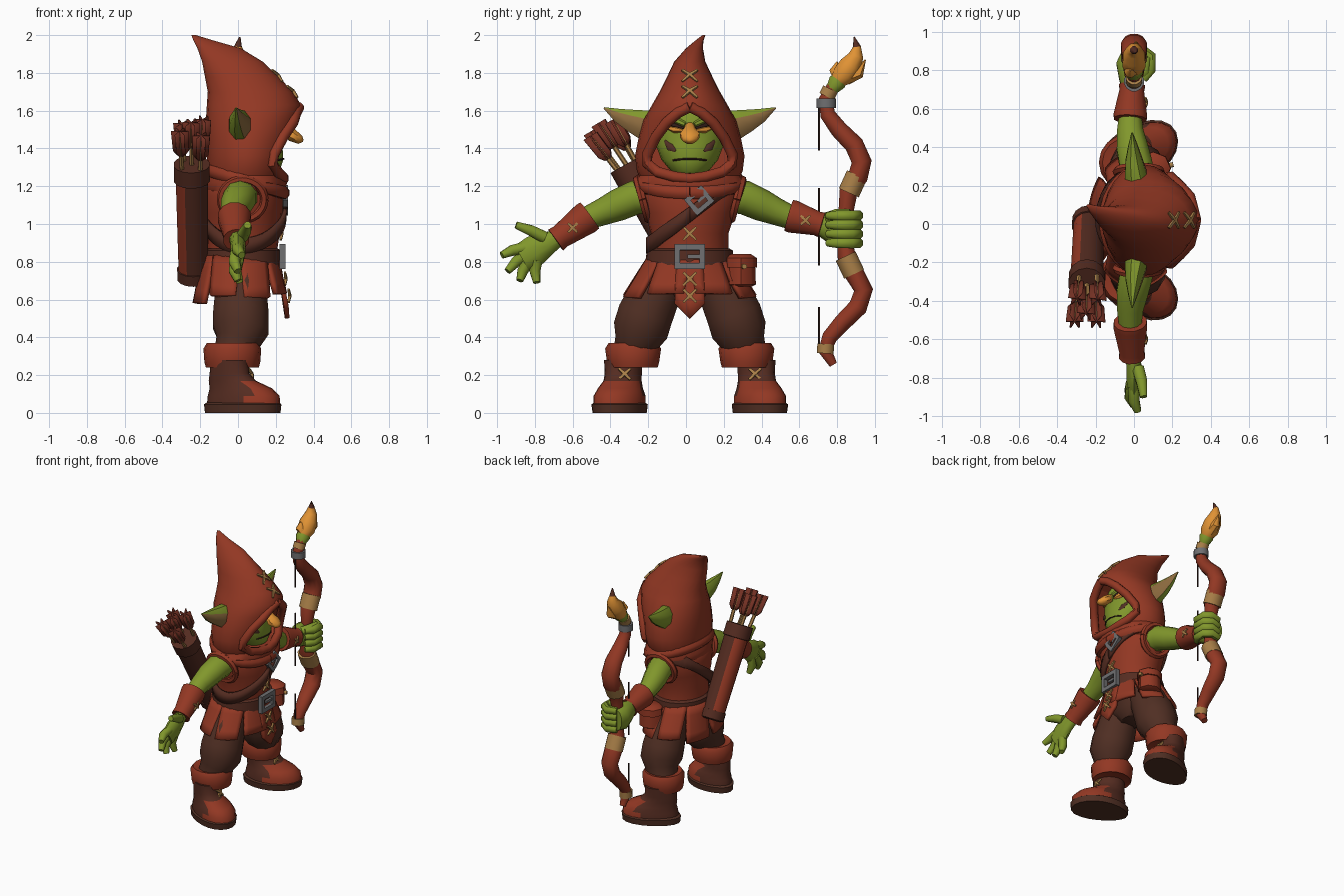
import bpy, bmesh, math
from mathutils import Vector as V

C = 0.02  # sideways centre of the body
COL = dict(red=(.29, .039, .017), brown=(.08, .028, .017), dark=(.03, .012, .009), leather=(.09, .025, .015),
           green=(.22, .31, .025), orange=(.75, .29, .035), tan=(.40, .215, .065), grey=(.16, .16, .165),
           ear_inner=(.27, .15, .05), feather_red=(.17, .03, .017))
for k, c in COL.items():
    bpy.data.materials.new(k).diffuse_color = (*c, 1)

def grid(name, rows, mats, closed=True, caps=True, rule=None, thick=0):
    """Skin a list of point rows; rule(centre, normal) picks the material."""
    bm = bmesh.new()
    vs = [[bm.verts.new(p) for p in r] for r in rows]
    n = len(rows[0])
    for a, b in zip(vs, vs[1:]):
        for i in range(n if closed else n - 1):
            bm.faces.new((a[i], a[(i + 1) % n], b[(i + 1) % n], b[i]))
    if caps:
        bm.faces.new(vs[0])
        bm.faces.new(vs[-1])
    bmesh.ops.recalc_face_normals(bm, faces=bm.faces)
    for f in bm.faces:
        f.material_index = rule(f.calc_center_median(), f.normal) if rule else 0
    me = bpy.data.meshes.new(name)
    bm.to_mesh(me)
    bm.free()
    for m in mats.split():
        me.materials.append(bpy.data.materials[m])
    ob = bpy.data.objects.new(name, me)
    bpy.context.collection.objects.link(ob)
    if thick:
        mod = ob.modifiers.new("thickness", "SOLIDIFY")
        mod.thickness, mod.offset = thick, 0
    return ob

def tube(name, pts, radii, mats, n=10, up=(1, 0, 0), rule=None):
    """Tube along a path; each radius is a number or an (up, side) pair."""
    pts, rows = [V(p) for p in pts], []
    radii = radii if isinstance(radii, list) else [radii] * len(pts)
    for i, (p, r) in enumerate(zip(pts, radii)):
        t = (pts[min(i + 1, len(pts) - 1)] - pts[max(i - 1, 0)]).normalized()
        u = (V(up) - t * V(up).dot(t)).normalized()
        a, b = r if isinstance(r, tuple) else (r, r)
        angles = [(k + .5) * math.tau / n for k in range(n)]
        rows.append([p + u * a * math.cos(g) + t.cross(u) * b * math.sin(g) for g in angles])
    return grid(name, rows, mats, rule=rule)

def stack(name, levels, mats, n=20, cy=C, rule=None):
    """Stack of horizontal ellipses: z, x centre, x radius, y radius, y shift."""
    rows = [[(l[1] + l[2] * math.cos(a), cy + (l[4] if len(l) > 4 else 0) + l[3] * math.sin(a), l[0])
             for a in [k * math.tau / n for k in range(n)]] for l in levels]
    return grid(name, rows, mats, rule=rule)

def at(levels, z):
    """Interpolated x centre, x radius and y radius at height z."""
    for a, b in zip(levels, levels[1:]):
        if z <= b[0]:
            f = max(0, (z - a[0]) / (b[0] - a[0]))
            return [a[k] + (b[k] - a[k]) * f for k in (1, 2, 3)]
    return levels[-1][1:4]

def front(levels, d, z, o=0.):
    cx, rx, ry = at(levels, z)
    return (cx + rx * math.sqrt(max(0, 1 - (d / ry) ** 2)) + o, C + d, z)

def stitch(p, n=(1, 0, 0), s=.034):
    p, n = V(p), V(n).normalized()
    w = n.cross((0, 1, 0))
    for q in (V((0, 1, 0)) + w, V((0, 1, 0)) - w):
        tube("cross_stitch", [p - q * s, p + n * .006, p + q * s], [.008, .012, .008], "tan", 4, n)

def buckle(name, p, hw, hh, ang, r):
    p, y, z = V(p), V((0, math.cos(ang), math.sin(ang))), V((0, -math.sin(ang), math.cos(ang)))
    for s in (-1, 1):
        tube(name, [p + y * s * hw - z * (hh + r * .7), p + y * s * hw + z * (hh + r * .7)], r, "grey", 4)
        tube(name, [p + z * s * hh - y * hw, p + z * s * hh + y * hw], r, "grey", 4)
    tube(name + "_pin", [p - y * hw * .2, p + y * hw], r * .6, "grey", 4)

def side(s):
    return lambda x, d, z: (x, C + s * d, z)

# Boots, turned slightly outward with narrow heels, then cuffs and trousers
for s in (-1, 1):
    L, cy = side(s), C + s * .365
    feet = [stack("sole", [(0, .025, .20, .155), (.045, .025, .205, .162), (.055, .025, .19, .145)], "brown", 20, cy),
            stack("boot", [(.04, .03, .195, .15), (.09, .03, .19, .148), (.13, .015, .165, .13), (.17, -.03, .125, .115),
                           (.21, -.045, .105, .115), (.28, -.045, .10, .12)], "leather red", 20, cy,
                  lambda c, n: int(c.x > .05 and c.z < .16))]
    for v in [v for o in feet for v in o.data.vertices]:
        f = (v.co.x + .18) / .41
        v.co.y = cy + s * (f - .5) * .09 + (v.co.y - cy) * (.74 + .28 * f)
    stack("boot_cuff", [(.25, -.03, .11, .11), (.24, -.03, .14, .13), (.27, -.03, .148, .138), (.34, -.03, .153, .148),
                        (.37, -.03, .135, .13), (.36, -.03, .09, .09)], "red", 16, C + s * .30)
    stitch(L(.068, .345, .205), (.9, 0, .3), .03)
    tube("trouser_leg", [L(.01, .11, .76), L(.015, .18, .64), L(.015, .235, .52), L(.015, .26, .44), L(0, .28, .38),
                         L(-.02, .30, .31)], [.13, .14, .152, .152, .12, .11], "brown", 12)
stack("trouser_seat", [(.58, .01, .09, .10), (.64, .01, .14, .18), (.80, .02, .17, .20)], "brown")

# Tunic body
TORSO = [(.74, .02, .185, .215), (.84, .02, .185, .205), (.95, .03, .19, .205), (1.06, .03, .205, .24),
         (1.15, .03, .205, .265), (1.21, .03, .19, .25), (1.26, .03, .12, .18)]
stack("tunic", TORSO, "red", 24)

# Skirt panels, flared with gaps, and a pointed front tab
def panel(name, mid, half, zb, point=0, lift=0):
    rows = []
    for f in (0, .25, .5, .75, 1):
        turns = [(j, mid + half * (1 - .24 * f) * j / 3) for j in range(-3, 4)]
        rows.append([(.01 + (.19 + lift + .05 * f) * math.cos(a), C + (.21 + lift + .135 * f) * math.sin(a),
                      .83 + (zb - .83) * f - point * f * (1 - abs(j) / 3)) for j, a in turns])
    grid(name, rows, "red", False, False, thick=.024)

for i in range(8):
    panel("skirt_panel", (i + .5) * math.tau / 8, .40, (.63, .61, .62, .58)[min(i, 7 - i)])
panel("front_tab", 0, .30, .58, .08, .01)
for x, z in ((.248, .71), (.268, .62), (.226, .95)):
    stitch((x, C, z))

# Belt, pouch, buckle
stack("belt", [(.765, .02, .19, .22), (.77, .02, .208, .237), (.86, .02, .206, .228), (.87, .02, .19, .21)], "leather", 24)
buckle("belt_buckle", (.236, C, .828), .066, .05, 0, .022)
stack("pouch", [(.67, .10, .06, .06), (.68, .10, .085, .08), (.81, .10, .08, .075), (.83, .10, .055, .05)], "red", 8, .29)
stack("pouch_flap", [(.77, .10, .093, .087), (.82, .10, .09, .085), (.84, .10, .06, .055)], "red", 8, .29)
tube("pouch_button", [(.185, .305, .775), (.205, .31, .775)], .014, "tan", 8, (0, 0, 1))

# Chest strap, a slanted band around the torso
rows = []
for a in [k * math.tau / 48 for k in range(49)]:
    z = 1.05
    for _ in range(12):
        z = 1.05 + .8 * at(TORSO, z)[2] * math.sin(a)
    edge = [(h, *at(TORSO, h)) for h in (z - .042, z + .042)]
    rows.append([(cx + (rx + .016) * math.cos(a), C + (ry + .016) * math.sin(a), h) for h, cx, rx, ry in edge])
grid("chest_strap", rows, "leather", False, False, thick=.022)
buckle("strap_buckle", (.252, C + .05, 1.125), .047, .042, .7, .018)

# Cowl around the neck
stack("cowl", [(1.13, .04, .17, .20), (1.16, .04, .205, .265), (1.22, .045, .215, .288), (1.27, .045, .19, .26)], "red", 24)
ring = [k * math.tau / 28 for k in range(29)]
tube("cowl_fold", [(.045 + .2 * math.cos(a), C + .262 * math.sin(a), 1.225 - .06 * math.cos(a)) for a in ring],
     [(.035, .03)] * 29, "red", 8, (0, 0, 1))

# Hood with a cut face opening and a rolled rim
HOOD = [(1.22, .04, .19, .25), (1.28, .045, .205, .28), (1.36, .05, .215, .29), (1.45, .06, .228, .272), (1.55, .075, .245, .245),
        (1.63, .085, .25, .20), (1.70, .065, .225, .16), (1.78, .02, .195, .12), (1.86, -.03, .16, .082),
        (1.93, -.10, .115, .045, .025), (1.97, -.18, .055, .022, .05), (2.0, -.235, .012, .008, .075)]
hood = stack("hood", HOOD, "red", 24)
half = [(0, 1.62), (.06, 1.59), (.12, 1.54), (.18, 1.46), (.225, 1.37), (.225, 1.32), (.17, 1.275), (.08, 1.25), (0, 1.24)]
loop = half + [(-d, z) for d, z in half[-2:0:-1]]
cutter = grid("hood_cutter", [[(x, C + d, z) for d, z in loop] for x in (.03, .6)], "red")
cutter.hide_render = True
cutter.hide_set(True)
cut = hood.modifiers.new("face_opening", "BOOLEAN")
cut.operation, cut.object, cut.solver = "DIFFERENCE", cutter, "EXACT"
tube("hood_rim", [front(HOOD, d, z, .004 if z < 1.55 else -.012) for d, z in loop + loop[:1]], .03, "red", 8, (1, .01, .02))
for z in (1.785, 1.70):
    stitch(front(HOOD, 0, z, -.002), (.75, 0, .66), .04)

# Head and face
HEAD = [(1.24, .11, .06, .05), (1.28, .10, .12, .10), (1.34, .085, .155, .15), (1.42, .075, .16, .18), (1.48, .07, .16, .185),
        (1.55, .07, .165, .17), (1.63, .07, .13, .12)]
stack("head", HEAD, "green", 20)

def feature(name, s, pts, radii, mat, o):
    tube(name, [front(HEAD, s * d, z, o) for d, z in pts], radii, mat, 6)

tube("nose", [(.20, C, 1.53), (.25, C, 1.50), (.29, C, 1.468), (.33, C, 1.445), (.345, C, 1.44)],
     [.02, .032, (.056, .036), (.038, .025), .006], "orange green", 8, (0, 1, 0), lambda c, n: int(c.x < .225))
feature("mouth", 1, [(d, 1.345 - d * d) for d in (-.09, -.05, 0, .05, .09)], .005, "dark", .001)
for s in (-1, 1):
    L = side(s)
    feature("brow", s, ((.025, 1.527), (.08, 1.552), (.14, 1.582)), [.014, .02, .01], "green", .006)
    feature("eye_shadow", s, ((.03, 1.508), (.08, 1.524), (.14, 1.545)), [.008, .018, .006], "dark", 0)
    feature("eye", s, ((.035, 1.495), (.078, 1.5), (.125, 1.512)), [.008, .02, .006], "orange", .003)
    feature("cheek_paint", s, ((.075, 1.385), (.10, 1.41), (.13, 1.44)), [.006, (.01, .026), (.006, .008)], "brown", -.003)
    # Pointed ears, darker inside below a green upper border
    tube("ear", [L(.02, .16, 1.50), L(.01, .24, 1.525), L(0, .31, 1.548), L(-.005, .38, 1.575), L(-.01, .455, 1.615)],
         [(.068, .088), (.062, .085), (.048, .064), (.028, .04), .004], "green ear_inner", 8,
         rule=lambda c, n: int(n.x > .4 and n.z < .38))
    # Arms and tunic sleeve edges
    tube("arm", [L(.02, .20, 1.15), L(.01, .29, 1.14), L(-.01, .38, 1.10), L(-.02, .46, 1.065), L(-.02, .57, 1.02)],
         [.09, .09, .085, .072, .058], "green", 10)
    tube("sleeve_edge", [L(.025 + .115 * math.cos(a), .25 + .03 * math.sin(a), 1.13 + .105 * math.sin(a)) for a in ring],
         .022, "red", 6, (.1, 1, .05))

# Bracers
for p, q in ((V((-.02, -.51, 1.045)), V((-.01, -.69, .915))), (V((-.02, .545, 1.045)), V((-.01, .72, .995)))):
    tube("bracer", [p, p, p.lerp(q, .12), p.lerp(q, .85), q, q], [.05, .088, .09, .066, .07, .04], "red", 12)
    stitch(p.lerp(q, .5) + V((.074, 0, 0)), (1, 0, 0), .024)

# Open hand
tube("open_palm", [(-.01, -.66, .935), (0, -.74, .895), (0, -.80, .86), (.0, -.87, .82)],
     [(.04, .04), (.04, .065), (.042, .082), (.03, .075)], "green", 10)
for pts in (((.02, -.75, .93), (.04, -.82, .965), (.05, -.9, .995)), ((0, -.85, .875), (0, -.92, .86), (.02, -.975, .835)),
            ((-.01, -.85, .84), (-.02, -.90, .80), (0, -.945, .75)), ((-.01, -.83, .81), (-.02, -.865, .75), (0, -.88, .70)),
            ((0, -.79, .81), (-.01, -.80, .75), (.01, -.79, .69))):
    tube("open_finger", pts, [.034, .031, .02], "green", 8)

# Gripping hand
tube("grip_palm", [(-.01, .69, 1.0), (-.02, .76, .99), (-.03, .84, .97), (-.03, .89, .97)],
     [.05, (.06, .085), (.065, .095), (.04, .08)], "green", 10)
for z in (.90, .948, .996, 1.044):
    tube("grip_finger", [(-.03, .89, z), (.04, .91, z), (.085, .875, z), (.085, .80, z), (.05, .75, z)],
         [.026, .03, .031, .029, .02], "green", 8, (0, 0, 1))
tube("grip_thumb", [(.02, .76, 1.03), (.06, .80, 1.05), (.07, .87, 1.06)], [.035, .032, .02], "green", 8, (0, 0, 1))

# Bow with wraps, metal band and loose string pieces
bow = [(.78, 1.73), (.74, 1.66), (.75, 1.58), (.81, 1.50), (.89, 1.42), (.93, 1.33), (.91, 1.25), (.86, 1.17), (.845, 1.05),
       (.84, .92), (.85, .83), (.89, .74), (.94, .65), (.91, .56), (.83, .48), (.76, .40), (.735, .33), (.78, .255)]
thick = [.035, .038, .042, .048, .053, .055, .055, .05, .04, .04, .05, .054, .052, .052, .048, .042, .038, .022]
tube("bow", [(0, y, z) for y, z in bow], [(r + max(0, r - .04), r) for r in thick], "red", 12)
for name, a, b, r, m in (("upper_wrap", (.905, 1.26), (.862, 1.165), (.07, .06), "tan"),
                         ("lower_wrap", (.845, .83), (.89, .735), (.07, .06), "tan"),
                         ("bottom_wrap", (.74, .365), (.737, .315), (.046, .046), "tan"),
                         ("top_wrap", (.765, 1.715), (.745, 1.675), (.044, .044), "tan"),
                         ("metal_band", (.742, 1.665), (.742, 1.615), (.053, .053), "grey")):
    tube(name, [(0, *a), (0, *b)], [r, r], m, 12)
for z0, z1 in ((1.63, 1.39), (1.19, 1.0), (1.0, .78), (.56, .33)):
    tube("bow_string", [(0, .705, z0), (0, .705, z1)], .006, "dark", 5)

# Flame on the bow tip
tube("flame_base", [(0, .77, 1.71), (0, .80, 1.75), (0, .825, 1.785)], [.035, .052, .04], "green", 8)
tube("flame", [(0, .80, 1.755), (0, .835, 1.79), (0, .87, 1.84), (0, .90, 1.89), (0, .905, 1.94), (.01, .89, 1.99)],
     [.045, .065, .063, .044, .022, .004], "orange leather", 8, rule=lambda c, n: int(c.z > 1.955))
for pts in (((0, .85, 1.78), (.01, .915, 1.80), (.01, .95, 1.87)), ((0, .82, 1.78), (-.02, .79, 1.82), (-.02, .80, 1.86))):
    tube("flame_tongue", pts, [.045, .032, .003], "orange", 7)

# Quiver
bot, top = V((-.235, .02, .71)), V((-.245, -.30, 1.29))
ax = (top - bot).normalized()
tube("quiver", [bot, bot + ax * .015, bot.lerp(top, .5), top], [.06, .08, .084, .088], "leather red", 14,
     rule=lambda c, n: int(n.x < -.35))
tube("quiver_rim", [top - ax * .07, top - ax * .065, top + ax * .03, top + ax * .031], [.08, .097, .097, .06], "leather", 14)
tube("quiver_base", [bot - ax * .01, bot, bot + ax * .06], [.065, .088, .088], "leather", 14)

# Arrows with crossed feathers, fanned out
for i, (dx, dy, ln) in enumerate(((-.05, -.04, .25), (.045, -.05, .23), (0, 0, .27), (-.04, .04, .23), (.05, .045, .25))):
    p = top + V((dx, dy, dy * .5))
    d = (ax + V((dx * .8, dy * 2 - .1, 0))).normalized()
    tube("arrow_shaft", [p - d * .05, p + d * ln], .013, "tan", 6)
    for a in [k * math.pi / 3 + i for k in range(3)]:
        u = V((math.cos(a), math.sin(a) * .85, math.sin(a) * .5)) * .042
        rows = [[p + d * (ln + h) - u * w, p + d * (ln + h) + u * w] for h, w in ((-.13, .5), (-.10, 1), (.025, 1.1))]
        grid("arrow_feather", rows, "feather_red", False, False, thick=.008)

# Smooth surfaces with kept edges
for o in bpy.data.objects:
    if o != cutter:
        o.select_set(True)
        bpy.context.view_layer.objects.active = o
bpy.ops.object.shade_smooth_by_angle(angle=.8)
